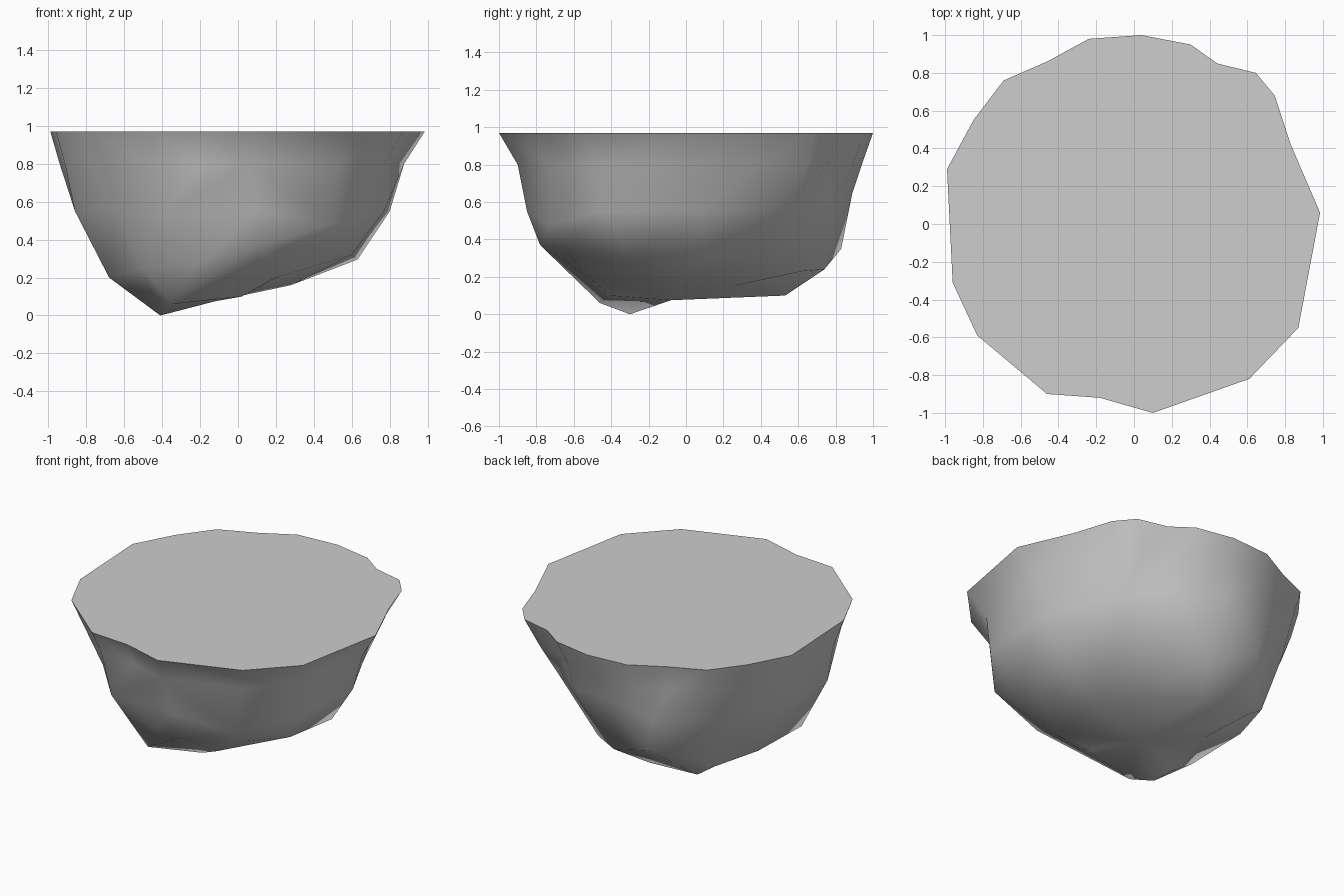
import bpy, bmesh, math

CENTRE = (-0.1, 0.0)

# Flat top outline
rim = [(0.985, 0.06), (0.83, 0.42), (0.745, 0.68), (0.645, 0.80), (0.44, 0.85),
       (0.30, 0.95), (0.04, 1.0), (-0.24, 0.98), (-0.46, 0.86), (-0.69, 0.76),
       (-0.85, 0.55), (-0.99, 0.29), (-0.96, -0.31), (-0.83, -0.59),
       (-0.46, -0.90), (-0.18, -0.92), (0.10, -1.0), (0.61, -0.82), (0.87, -0.55)]

# Lower cross-sections, uneven in height
waist = [(0.80, 0.08, 0.55), (0.65, 0.38, 0.55), (0.55, 0.58, 0.55), (0.30, 0.78, 0.60),
         (0.0, 0.89, 0.65), (-0.35, 0.86, 0.58), (-0.68, 0.58, 0.55), (-0.86, 0.22, 0.55),
         (-0.86, -0.28, 0.55), (-0.65, -0.51, 0.55), (-0.40, -0.78, 0.52),
         (0.10, -0.85, 0.55), (0.50, -0.73, 0.48), (0.77, -0.45, 0.55)]
belly = [(0.63, 0.10, 0.295), (0.46, 0.36, 0.34), (0.22, 0.62, 0.23), (0.02, 0.74, 0.24),
         (-0.30, 0.83, 0.35), (-0.58, 0.52, 0.20), (-0.68, 0.20, 0.21), (-0.68, -0.26, 0.20),
         (-0.50, -0.49, 0.25), (-0.20, -0.61, 0.28), (0.12, -0.78, 0.37),
         (0.42, -0.62, 0.36), (0.60, -0.30, 0.32)]
foot = [(0.28, -0.04, 0.16), (0.10, 0.25, 0.15), (-0.10, 0.53, 0.10), (-0.45, 0.52, 0.11),
        (-0.42, 0.15, 0.10), (-0.50, -0.20, 0.07), (-0.41, -0.30, 0.0),
        (-0.35, -0.46, 0.06), (0.02, -0.41, 0.10), (0.20, -0.52, 0.20)]


def angle(v):
    return math.atan2(v.co.y - CENTRE[1], v.co.x - CENTRE[0])


def add_ring(bm, points):
    return sorted((bm.verts.new(p) for p in points), key=angle)


def zip_rings(bm, a, b):
    """Join two rings of different counts with triangles, by angle."""
    def step(ring, i):
        return angle(ring[i % len(ring)]) + (2 * math.pi if i >= len(ring) else 0)
    i = j = 0
    while i < len(a) or j < len(b):
        p, q = a[i % len(a)], b[j % len(b)]
        if j >= len(b) or (i < len(a) and step(a, i + 1) < step(b, j + 1)):
            i += 1
            bm.faces.new((p, q, a[i % len(a)]))
        else:
            j += 1
            bm.faces.new((p, q, b[j % len(b)]))


bm = bmesh.new()
# Shoulder follows the rim, slightly drawn in
shoulder = [(x * 0.92 - 0.03, y * 0.92 + 0.02, 0.8) for x, y in rim]
rings = [add_ring(bm, pts) for pts in
         ([(x, y, 0.97) for x, y in rim], shoulder, waist, belly, foot)]
for upper, lower in zip(rings, rings[1:]):
    zip_rings(bm, upper, lower)

# Flat top and underside
bm.faces.new(rings[0])
hub = bm.verts.new((-0.12, -0.08, 0.075))
for k, v in enumerate(rings[-1]):
    bm.faces.new((hub, rings[-1][(k + 1) % len(rings[-1])], v))
bmesh.ops.recalc_face_normals(bm, faces=bm.faces)

mesh = bpy.data.meshes.new("rock_base")
bm.to_mesh(mesh)
bm.free()
rock = bpy.data.objects.new("rock_base", mesh)
bpy.context.collection.objects.link(rock)

grey = bpy.data.materials.new("stone_grey")
grey.diffuse_color = (0.61, 0.61, 0.61, 1)
mesh.materials.append(grey)

# Smooth sides, crisp top edge
bpy.context.view_layer.objects.active = rock
rock.select_set(True)
bpy.ops.object.shade_smooth_by_angle(angle=math.radians(55))
